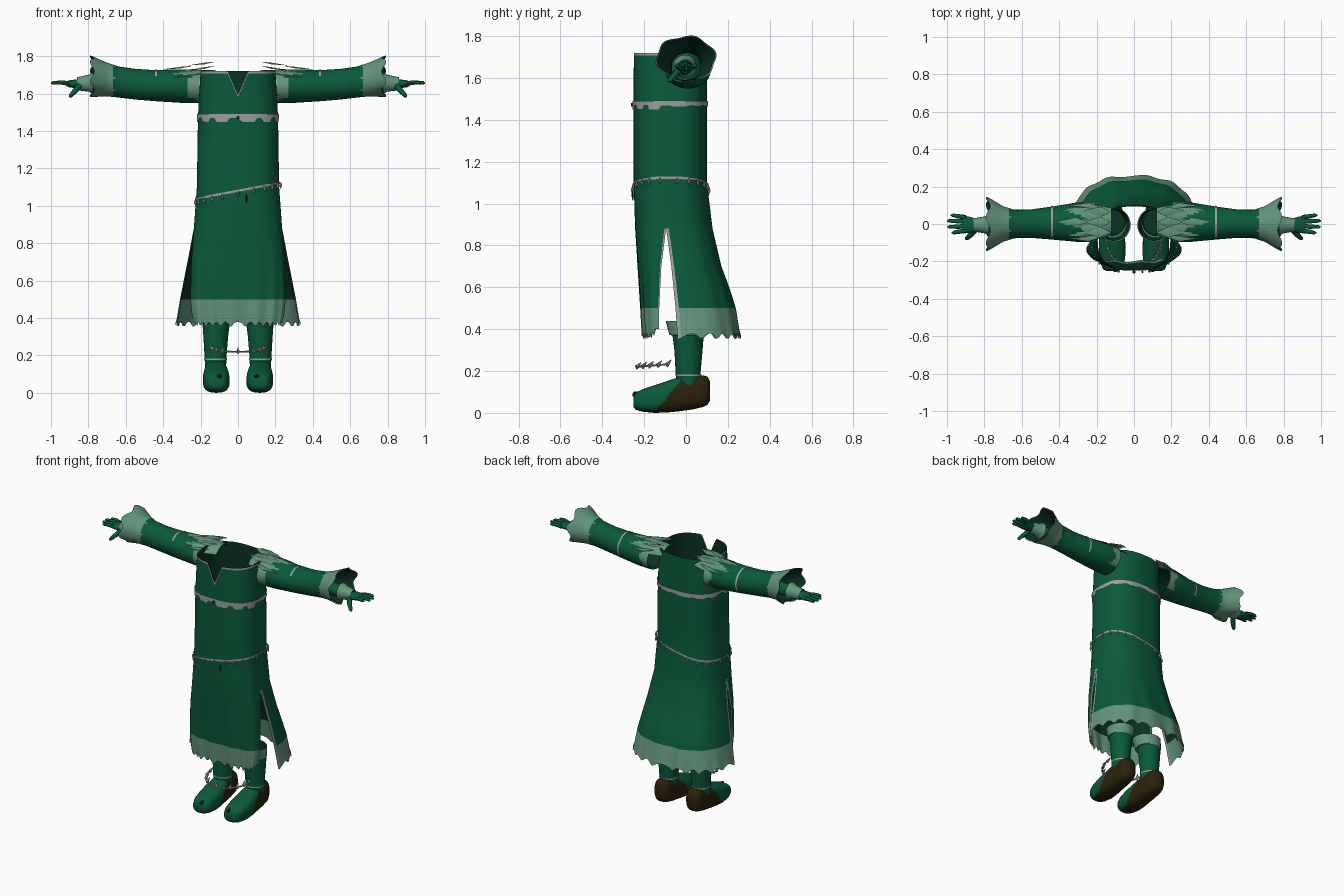
import bpy, math
from mathutils import Vector

if "Cube" in bpy.data.objects:
    bpy.data.objects.remove(bpy.data.objects["Cube"])

def material(name, c):
    m = bpy.data.materials.new(name)
    m.diffuse_color = (*c, 1)
    m.use_nodes = True
    m.node_tree.nodes["Principled BSDF"].inputs["Base Color"].default_value = m.diffuse_color
    return m

MATS = [material("deep green cloth", (.003, .102, .043)),
        material("pale green cloth", (.125, .30, .20)),
        material("grey trim", (.33, .34, .34)),
        material("brown sole", (.024, .016, .003)),
        material("dark knot", (.005, .016, .011)),
        material("dark green lining", (.003, .032, .017))]
GREEN, PALE, TRIM, BROWN, DARK, LINING = range(6)

def build(name, verts, faces, rule=GREEN, mirror=False):
    me = bpy.data.meshes.new(name)
    me.from_pydata([tuple(v) for v in verts], [], faces)
    for m in MATS:
        me.materials.append(m)
    for p in me.polygons:
        p.material_index = rule(p.center) if callable(rule) else rule
    ob = bpy.data.objects.new(name, me)
    bpy.context.collection.objects.link(ob)
    if mirror:
        ob.modifiers.new("mirror", 'MIRROR').use_mirror_merge = False
    bpy.ops.object.select_all(action='DESELECT')
    ob.select_set(True)
    bpy.context.view_layer.objects.active = ob
    bpy.ops.object.shade_smooth_by_angle(angle=math.radians(45))
    return ob

def loft(name, rings, rule=GREEN, mirror=False, closed=True, caps=False, skip=None, flip=False):
    n = len(rings[0])
    verts = [Vector(v) for r in rings for v in r]
    faces = []
    for i in range(len(rings) - 1):
        for j in range(n if closed else n - 1):
            k = (j + 1) % n
            f = (i*n + j, i*n + k, (i+1)*n + k, (i+1)*n + j)
            if not (skip and skip(sum((verts[v] for v in f), Vector()) / 4)):
                faces.append(f[::-1] if flip else f)
    if caps:
        faces += [tuple(range(n))[::-1], tuple(range((len(rings)-1)*n, len(rings)*n))]
    return build(name, verts, faces, rule, mirror)

def tube(name, pts, radii, rule=GREEN, mirror=False, n=10, caps=True):
    pts = [Vector(p) for p in pts]
    rings = []
    for i, p in enumerate(pts):
        d = pts[min(i+1, len(pts)-1)] - pts[max(i-1, 0)]
        q = d.to_track_quat('Z', 'Y')
        r = radii[i] if isinstance(radii, (list, tuple)) else radii
        rings.append([p + q @ Vector((r*math.cos(a), r*math.sin(a), 0))
                      for a in (2*math.pi*k/n for k in range(n))])
    return loft(name, rings, rule, mirror, True, caps)

def sample(table, t):
    """Linear lookup in a table whose rows start with an ascending key."""
    if t <= table[0][0]:
        return table[0][1:]
    for a, b in zip(table, table[1:]):
        if t <= b[0]:
            f = (t - a[0]) / (b[0] - a[0])
            return [x + (y - x)*f for x, y in zip(a[1:], b[1:])]
    return table[-1][1:]

# Robe: height, half width, side seam y, centre y
FRONT = [(.35, .24, -.13, -.205), (.5, .255, -.128, -.215), (.7, .25, -.118, -.23),
         (.88, .236, -.095, -.243), (1.1, .22, -.085, -.25), (1.48, .214, -.08, -.25), (1.72, .20, -.08, -.25)]
BACK = [(.35, .335, -.04, .258), (.5, .31, -.05, .235), (.6, .29, -.06, .205), (.7, .27, -.07, .168),
        (.88, .236, -.095, .127), (1.1, .22, -.085, .1), (1.48, .214, -.08, .1), (1.72, .20, -.08, .1)]

def outline(table, z, t, grow=0):
    w, ys, ye = sample(table, z)
    a = math.pi * t
    c, s = math.cos(a), max(0, math.sin(a))
    y = ys + (ye - ys + grow * (1 if ye > ys else -1)) * s**.75
    return Vector(((w + grow) * math.copysign(abs(c)**.8, c), y, z))

def robe_half(name, table, front, lining=False):
    e = .007
    ts = [0, e] + [e + (1 - 2*e)*i/64 for i in range(1, 64)] + [1 - e, 1]
    zs = [.35, .40, .5, .57, .64, .7, .76, .82, .88, .95, 1.02, 1.1, 1.25, 1.48, 1.58, 1.708, 1.72]
    rings = []
    for z in zs:
        ring = []
        for t in ts:
            p = outline(table, z, t, -.006 if lining else 0)
            if z < .9:    # soft folds
                p.y += .006 * math.sin(t*44) * (.9 - z) / .55 * math.sin(math.pi*t)
            if z == .35:  # scalloped or ragged hem
                p.z += .03 * abs(math.sin(t*math.pi*(15 if front else 11)))
                if front:
                    p.z += .05 * abs(2*t - 1)**8
            if z > 1.5 and front:   # V neckline
                drop = .03 if z < 1.6 else .014 if z < 1.71 else 0
                p.z = min(p.z, 1.595 + abs(p.x)*2.3 - drop)
            ring.append(p)
        rings.append(ring)
    body = LINING if lining else GREEN
    ob = loft(name, rings, lambda c: PALE if c.z < .5 else body, closed=False, flip=front != lining)
    cols, rows = len(ts) - 1, len(zs) - 1
    for i, p in enumerate(ob.data.polygons):    # trim along side slits and neckline
        slit = i % cols in (0, cols - 1) and p.center.z < .88
        if slit or (i // cols == rows - 1 and front and not lining):
            p.material_index = TRIM

for inner in (False, True):
    robe_half("robe_front_lining" if inner else "robe_front", FRONT, True, inner)
    robe_half("robe_back_lining" if inner else "robe_back", BACK, False, inner)

# Chest band and slanted bead belt
def girth(z, t, grow):
    return outline(FRONT, z, t*2, grow) if t < .5 else outline(BACK, z, 2 - t*2, grow)

def belt(name, height, half, ragged=0):
    rings = [[], [], []]
    for i in range(96):
        p = girth(1.3, i/96, 0)
        z = height(p.x)
        q = girth(z, i/96, .006)
        drop = ragged * (i % 8 > 2) * (1 if q.y < -.1 else .3)
        rings[0].append((q.x, q.y, z + half))
        rings[1].append((q.x, q.y, z))
        rings[2].append((q.x, q.y, z - half - drop))
    loft(name, rings, TRIM, flip=True)

slant = lambda x: 1.08 + .20*x
belt("chest_band", lambda x: 1.48, .011, .02)
belt("hip_belt", slant, .006)
for i in range(22):
    p = girth(1.08, (i + .5)/22, .008)
    z = slant(p.x)
    tube("belt_bead", [(p.x, p.y, z), (p.x, p.y, z - .018), (p.x, p.y, z - .034)], [.003, .008, .001], TRIM, n=6)
tube("belt_tassel", [(.045, -.256, 1.06), (.045, -.256, 1.04), (.045, -.254, 1.015)], [.002, .006, .002], DARK, n=6)
tube("chest_knot", [(0, -.262, 1.472), (0, -.25, 1.472)], .009, DARK)

# Sleeves: x, y centre, y radius, z centre, z radius
SLEEVE = [(.12, .012, .085, 1.64, .085), (.2, .01, .108, 1.637, .088), (.3, .01, .106, 1.64, .09),
          (.44, .005, .088, 1.642, .083), (.55, .002, .076, 1.65, .082), (.64, 0, .076, 1.662, .083),
          (.70, 0, .095, 1.675, .09), (.78, 0, .143, 1.692, .108)]
N = 48
def sleeve_rings(x0, grow):
    rings = []
    for i in range(54):
        x = x0 + (.78 - x0)*i/53
        yc, ry, zc, rz = sample(SLEEVE, x)
        ring = []
        for k in range(N):
            a = 2*math.pi*k/N
            flare = .012 * math.sin(a*6) * max(0, (x - .70)/.08)
            g = flare*.5 + grow
            ring.append((x + flare, yc + (ry + g)*math.cos(a), zc + (rz + g)*math.sin(a)))
        rings.append(ring)
    return rings

def sleeve_colour(c):
    a = math.atan2(c.z - 1.65, c.y)
    tri = abs((a*8/(2*math.pi)) % 1 - .5) * 2
    if c.x > .66 + .015*tri:
        return PALE
    if c.y < -.02 and c.z < 1.68 and c.x < .275 - 2*max(0, 1.59 - c.z):
        return PALE
    if math.sin(a) > -.75 and c.x < .235 + (.04 + .10*max(0, math.sin(a)))*tri:
        return PALE
    return GREEN

shoulder_gap = lambda c: c.x < .205 and c.z < 1.685
loft("sleeve", sleeve_rings(.12, 0), sleeve_colour, True, skip=shoulder_gap)
loft("sleeve_lining", sleeve_rings(.12, -.006), LINING, True, skip=shoulder_gap, flip=True)

# Trim arc over the top and back of the upper arm
def sleeve_arc(x, grow):
    yc, ry, zc, rz = sample(SLEEVE, x)
    return [(x, yc + (ry + grow)*math.cos(a), zc + (rz + grow)*math.sin(a))
            for a in (math.pi*(k/24 - .2) for k in range(25))]
loft("arm_ring", [sleeve_arc(.434, .004), sleeve_arc(.445, .004)], TRIM, True, closed=False)

# Shoulder feathers: thin pointed plates in rows
def feather(x0, x1, y, w, z0, z1, mat):
    xm, zm = x0 + (x1 - x0)*.4, z0 + (z1 - z0)*.4
    build("shoulder_feather", [(x0, y, z0), (xm, y - w, zm - .006), (x1, y*1.1, z1), (xm, y + w, zm - .006), (xm, y, zm + .003)],
          [(0, 1, 4), (1, 2, 4), (2, 3, 4), (3, 0, 4)], mat, True)

for y in (-.045, .01, .065):
    feather(.12, .27, y, .028, 1.770 - abs(y - .01)*.4, 1.750 - abs(y - .01)*.5, PALE)
    feather(.24, .41, y, .022, 1.748 - abs(y - .01)*.5, 1.728 - abs(y - .01)*.5, PALE)
for y in (-.07, -.018, .038, .09):
    feather(.17, .35, y, .024, 1.750 - abs(y - .01)*.5, 1.734 - abs(y - .01)*.6, PALE)

# Gloved hands
tube("forearm", [(.55, 0, 1.655), (.78, -.005, 1.655), (.86, -.005, 1.652)], [.05, .036, .03], GREEN, True, 16)
tube("glove_cuff", [(.775, -.005, 1.655), (.80, -.005, 1.655), (.86, -.005, 1.652)], [.056, .045, .035], PALE, True, 16, False)
loft("palm", [[(x, y + w*math.cos(a), 1.652 + h*math.sin(a)) for a in (2*math.pi*k/16 for k in range(16))]
              for x, y, w, h in ((.84, -.005, .03, .026), (.87, -.005, .042, .023), (.905, -.003, .047, .018), (.918, 0, .042, .012))],
     GREEN, True, caps=True)
for y, tip in ((-.036, .975), (-.012, .998), (.013, 1.0), (.036, .98)):
    tube("finger", [(.9, y, 1.653), (.94, y*1.15, 1.659), (tip - .01, y*1.3, 1.657), (tip, y*1.3, 1.655)],
         [.012, .012, .009, .003], GREEN, True, 8)
tube("thumb", [(.845, -.025, 1.645), (.87, -.055, 1.615), (.895, -.078, 1.588), (.90, -.082, 1.582)],
     [.017, .015, .011, .004], GREEN, True, 8)

# Boot legs with pale tops and a dark inside
def leg_rings(grow):
    table = ((.13, .12, .012, .056), (.2, .12, .01, .059), (.3, .119, .012, .066),
             (.37, .117, .01, .073), (.372, .115, .003, .081), (.44, .108, -.005, .09))
    return [[(x + (r + grow)*math.cos(a), y + (r + grow)*1.02*math.sin(a), z)
             for a in (2*math.pi*k/28 for k in range(28))] for z, x, y, r in table]
loft("boot_leg", leg_rings(0), lambda c: PALE if c.z > .37 else GREEN, True)
inside = leg_rings(-.006)[3:]
build("boot_inside", inside[0], [tuple(range(28))], LINING, True)
loft("boot_lining", inside[1:], LINING, True, flip=True)
loft("ankle_band", [[(.12 + r*math.cos(a), .012 + r*math.sin(a), z) for a in (2*math.pi*k/24 for k in range(24))]
                    for z, r in ((.176, .061), (.184, .061))], TRIM, True)

# Shoes: y, half width, bottom, top
SHOE = [(-.252, .03, .03, .075), (-.242, .05, .016, .095), (-.21, .064, .006, .112), (-.15, .072, 0, .132), (-.09, .07, .002, .152),
        (-.03, .064, .008, .172), (.03, .06, .016, .178), (.08, .056, .028, .18), (.104, .044, .04, .172), (.115, .025, .06, .15)]
def shoe_ring(y):
    w, lo, hi = sample(SHOE, y)
    out = []
    for k in range(36):
        a = 2*math.pi*k/36
        c, s = math.cos(a), math.sin(a)
        out.append((.118 - .012*max(0, -y) + w*math.copysign(abs(c)**.75, c), y,
                    (lo + hi)/2 + (hi - lo)/2*math.copysign(abs(s)**.75, s)))
    return out
ys = [-.252, -.242] + [-.23 + .32*i/40 for i in range(41)] + [.104, .115]
loft("shoe", [shoe_ring(y) for y in ys],
     lambda c: BROWN if c.z < max(.012, .02 + (c.y + .135)*1.2) else GREEN, True, caps=True)
tube("shoe_knot", [(.10, -.256, .085), (.10, -.245, .088), (.10, -.23, .09)], [.006, .014, .012], DARK, True)

# Loose ankle garland in front of the legs
arc = [(.145*math.sin(a), -.09 - .145*math.cos(a), .22 + .012*(1 - math.cos(a))) for a in (math.pi*(i/20 - .5) for i in range(21))]
tube("ankle_garland", arc, .005, TRIM, n=6)
for p in arc[::2]:
    if abs(p[0]) > .08 or abs(p[0]) < .01:
        tube("garland_leaf", [(p[0], p[1], p[2] - .012), p, (p[0]*.93, p[1] + .02, p[2] + .022)], [.003, .011, .001], TRIM, n=5)
